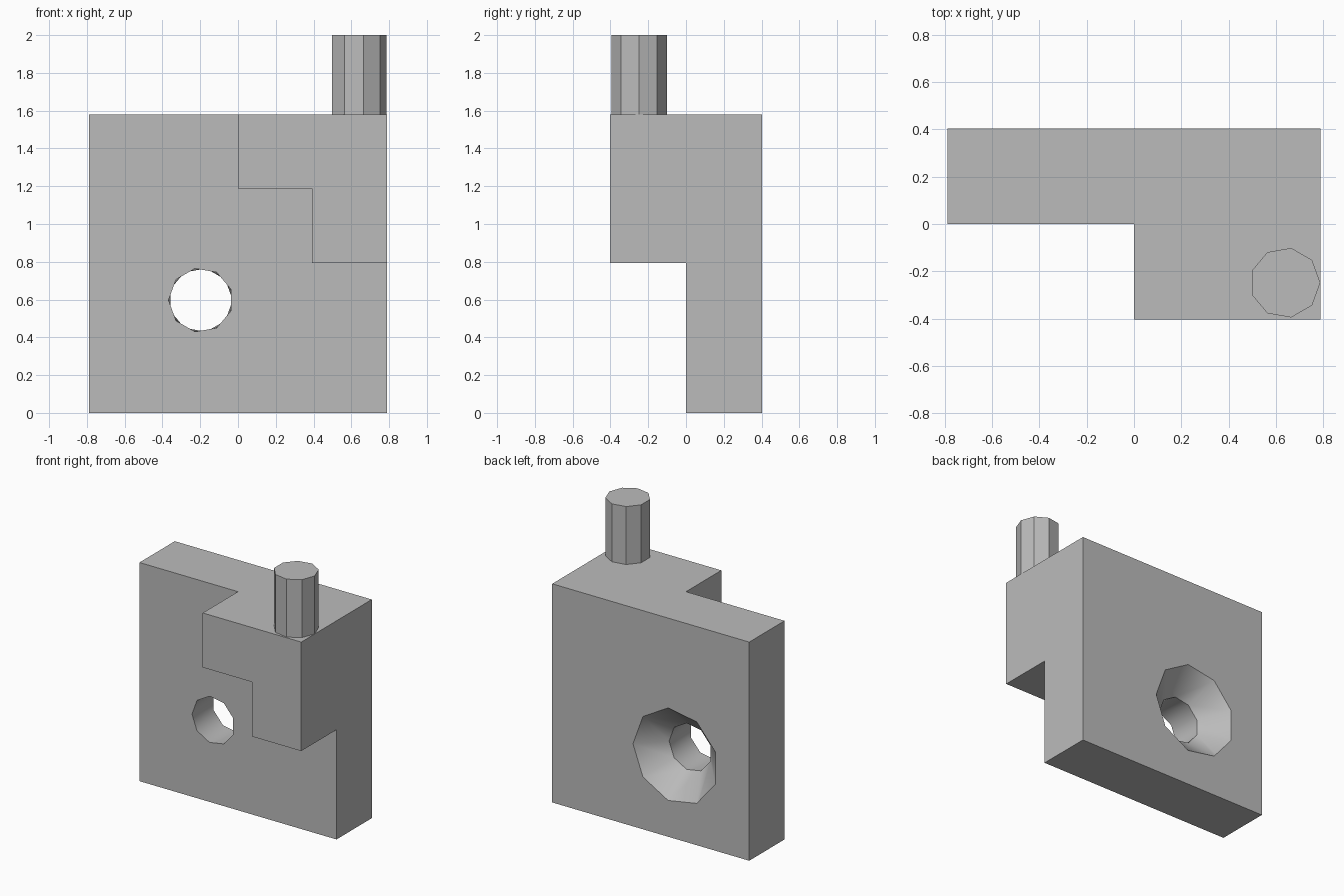
import bpy, bmesh
from math import cos, sin, tau, radians

if "Cube" in bpy.data.objects:
    bpy.data.objects.remove(bpy.data.objects["Cube"], do_unlink=True)

grey = bpy.data.materials.new("plain_grey")
grey.use_nodes = True
colour = (0.5, 0.5, 0.5, 1)
grey.diffuse_color = colour
grey.node_tree.nodes["Principled BSDF"].inputs["Base Color"].default_value = colour

SIDES = 9
HALF_W, HALF_D, TOP = 0.788, 0.403, 1.581
MID_Z, STEP_X, STEP_Z = 0.793, 0.393, 1.187


def finish(name, bm):
    bmesh.ops.recalc_face_normals(bm, faces=bm.faces[:])
    mesh = bpy.data.meshes.new(name)
    bm.to_mesh(mesh)
    bm.free()
    mesh.materials.append(grey)
    obj = bpy.data.objects.new(name, mesh)
    bpy.context.collection.objects.link(obj)
    return obj


def extrude_profile(name, points, y0, y1):
    """Extrude an x-z outline along y."""
    bm = bmesh.new()
    face = bm.faces.new([bm.verts.new((x, y0, z)) for x, z in points])
    moved = bmesh.ops.extrude_face_region(bm, geom=[face])["geom"]
    verts = [v for v in moved if isinstance(v, bmesh.types.BMVert)]
    bmesh.ops.translate(bm, verts=verts, vec=(0, y1 - y0, 0))
    return finish(name, bm)


def apply_boolean(target, tool, operation):
    mod = target.modifiers.new(operation, "BOOLEAN")
    mod.operation = operation
    mod.solver = "EXACT"
    mod.object = tool
    bpy.context.view_layer.objects.active = target
    bpy.ops.object.modifier_apply(modifier=mod.name)
    bpy.data.objects.remove(tool, do_unlink=True)


# Tall back plate
body = extrude_profile("body", [(-HALF_W, 0), (HALF_W, 0), (HALF_W, TOP), (-HALF_W, TOP)],
                       0, HALF_D)

# Stepped block on the front, embedded in the plate
block = extrude_profile("stepped_block", [
    (0, TOP), (HALF_W, TOP), (HALF_W, MID_Z),
    (STEP_X, MID_Z), (STEP_X, STEP_Z), (0, STEP_Z)], -HALF_D, 0.2)
apply_boolean(body, block, "UNION")

# Countersunk hole: twisted bore at the front, flaring cone to the back
R = 0.17
REACH = 0.05
bm = bmesh.new()


def ring(y, r, turn):
    angles = [tau * (i + turn) / SIDES for i in range(SIDES)]
    return [bm.verts.new((r * cos(a) - 0.198, y, r * sin(a) + 0.597)) for a in angles]


outer = ring(-REACH, R, 0.5)
front = ring(0, R, 0.5)
throat = ring(HALF_D - R, R, 0)
rear = ring(HALF_D + REACH, 2 * R + REACH, 0)
bm.faces.new(outer)
bm.faces.new(rear)
for i in range(SIDES):
    j = (i + 1) % SIDES
    for a, b in ((outer, front), (throat, rear)):
        bm.faces.new((a[i], a[j], b[j], b[i]))
    bm.faces.new((throat[i], throat[j], front[i]))
    bm.faces.new((front[i], front[j], throat[j]))
apply_boolean(body, finish("hole_cutter", bm), "DIFFERENCE")

# Upright pin on the block
bm = bmesh.new()
bmesh.ops.create_cone(bm, cap_ends=True, segments=SIDES, radius1=0.149, radius2=0.149,
                      depth=2 - TOP)
# Turn so that one corner points to the +x side
first = max((v.co for v in bm.verts), key=lambda c: c.x)
offset = -tau / 4 if abs(first.y) > 0.01 else 0
for v in bm.verts:
    x, y = v.co.x, v.co.y
    v.co.x = x * cos(offset) - y * sin(offset) + 0.638
    v.co.y = x * sin(offset) + y * cos(offset) - 0.248
    v.co.z += (2 + TOP) / 2
pin = finish("pin", bm)

# Smooth shading with sharp edges kept
for obj in (body, pin):
    bpy.ops.object.select_all(action="DESELECT")
    obj.select_set(True)
    bpy.context.view_layer.objects.active = obj
    bpy.ops.object.shade_smooth_by_angle(angle=radians(30))
